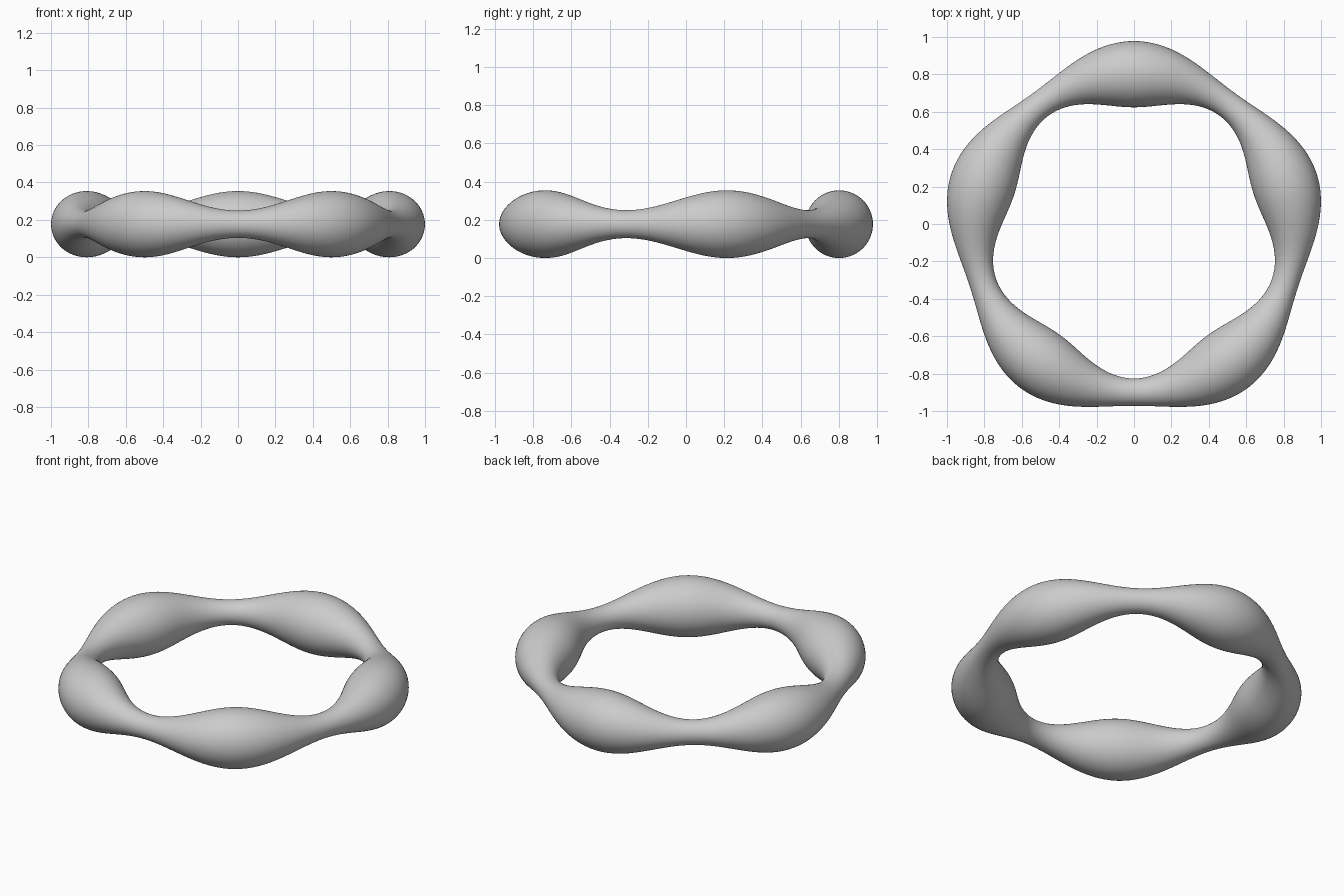
import bpy
from math import atan2, cos, hypot, pi

RING_RADIUS = 0.85
TUBE_RADIUS = 0.125
SWELL = 0.052
BULGES = 5
CENTRE = (0.0, -0.049, TUBE_RADIUS + SWELL)

cube = bpy.data.objects.get("Cube")
if cube:
    bpy.data.objects.remove(cube, do_unlink=True)

# Plain grey material
grey = bpy.data.materials.new("grey")
grey.use_nodes = True
colour = (0.6, 0.6, 0.6, 1.0)
grey.diffuse_color = colour
grey.node_tree.nodes["Principled BSDF"].inputs["Base Color"].default_value = colour

# Even ring
bpy.ops.mesh.primitive_torus_add(
    major_segments=240, minor_segments=64,
    major_radius=RING_RADIUS, minor_radius=TUBE_RADIUS)
ring = bpy.context.object
ring.name = ring.data.name = "wavy_ring"
ring.data.materials.append(grey)

# Swell and pinch the tube around the ring, one bulge at the back
for vert in ring.data.vertices:
    x, y, z = vert.co
    distance = hypot(x, y)
    scale = 1 + SWELL / TUBE_RADIUS * cos(BULGES * (atan2(y, x) - pi / 2))
    spread = (RING_RADIUS + (distance - RING_RADIUS) * scale) / distance
    vert.co = (x * spread, y * spread, z * scale)
    vert.co += type(vert.co)(CENTRE)

bpy.ops.object.shade_smooth()
